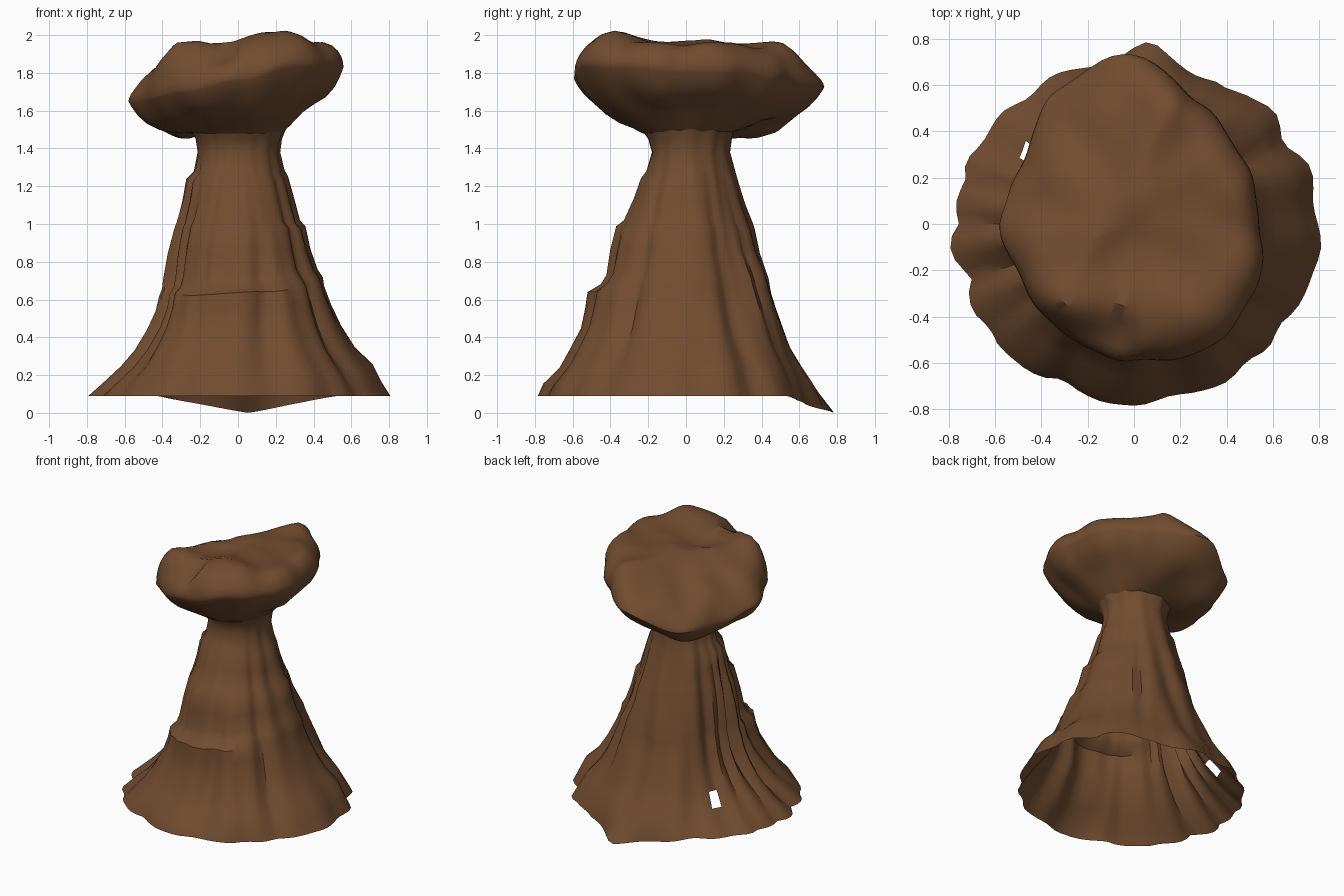
import bpy, bmesh, math
from mathutils import Vector, noise

old = bpy.data.objects.get("Cube")
if old:
    bpy.data.objects.remove(old, do_unlink=True)

rock = bpy.data.materials.new("brown_rock")
rock.use_nodes = True
COLOUR = (0.165, 0.072, 0.029, 1)
rock.diffuse_color = COLOUR
bsdf = rock.node_tree.nodes["Principled BSDF"]
bsdf.inputs["Base Color"].default_value = COLOUR
bsdf.inputs["Roughness"].default_value = 0.9

SEGMENTS = 96


def around(values, angle):
    """Smoothly interpolate evenly spaced values around the circle."""
    n = len(values)
    p = (angle / math.tau * n) % n
    i = int(p)
    f = (1 - math.cos((p - i) * math.pi)) / 2
    return values[i] * (1 - f) + values[(i + 1) % n] * f


def bump(angle, centre, width):
    d = (angle - math.radians(centre) + math.pi) % math.tau - math.pi
    return math.exp(-(d / math.radians(width)) ** 2)


def loft(name, rings, tip=None, hole=None):
    """Skin a stack of point rings, with an optional closing tip and a hole rule."""
    bm = bmesh.new()
    loops = [[bm.verts.new(p) for p in ring] for ring in rings]
    for low, high in zip(loops, loops[1:]):
        for i in range(SEGMENTS):
            j = (i + 1) % SEGMENTS
            bm.faces.new((low[i], low[j], high[j], high[i]))
    if tip:
        top = bm.verts.new(tip)
        for i in range(SEGMENTS):
            bm.faces.new((loops[-1][i], loops[-1][(i + 1) % SEGMENTS], top))
    if hole:
        gone = [f for f in bm.faces if hole(f.calc_center_median())]
        bmesh.ops.delete(bm, geom=gone, context="FACES")
    mesh = bpy.data.meshes.new(name)
    bm.to_mesh(mesh)
    bm.free()
    mesh.materials.append(rock)
    obj = bpy.data.objects.new(name, mesh)
    bpy.context.collection.objects.link(obj)
    bpy.ops.object.select_all(action="DESELECT")
    obj.select_set(True)
    bpy.context.view_layer.objects.active = obj
    bpy.ops.object.shade_smooth_by_angle(angle=math.radians(40))


ANGLES = [math.tau * i / SEGMENTS for i in range(SEGMENTS)]

# Column: height, then radius toward +x, +y, -x, -y; close pairs form ledges
COLUMN = [
    (.09, .80, .70, .80, .78), (.16, .76, .67, .72, .75), (.25, .72, .61, .62, .66),
    (.34, .63, .56, .54, .61), (.45, .56, .52, .47, .55), (.55, .50, .48, .42, .53),
    (.63, .46, .45, .40, .52), (.67, .45, .44, .385, .45), (.72, .42, .43, .38, .42),
    (.85, .38, .38, .36, .40), (.98, .35, .35, .33, .37), (1.01, .32, .34, .32, .33),
    (1.12, .29, .30, .29, .28), (1.23, .26, .27, .27, .24), (1.27, .24, .26, .23, .21),
    (1.38, .22, .23, .21, .18), (1.45, .23, .24, .22, .20), (1.52, .26, .26, .26, .25),
]
# Vertical gullies: direction, width, depth
GULLIES = [(28, 6, .06), (55, 4, .04), (146, 10, .07), (165, 4, .06), (180, 4, .08),
           (198, 4, .08), (216, 5, .06), (245, 4, .03), (285, 5, .02), (325, 5, .03)]


def column_point(level, a):
    z, radii = level[0], level[1:]
    r = around(radii, a)
    fade = max(0, min(1, (1.35 - z) / 0.9))
    hem = min(1, 0.55 + z)
    r -= fade * hem * sum(d * bump(a, c, w) for c, w, d in GULLIES)
    ribs = noise.noise(Vector((math.cos(a) * 4, math.sin(a) * 4, z * 1.3)))
    r += 0.04 * ribs * (0.25 + fade)
    if z < 0.1:  # flared hem with a drooping point at the back
        r += 0.09 * bump(a, 86, 7)
        z -= 0.09 * max(0, 1 - abs(math.degrees(a) - 86) / 40)
    elif z < 1.35:  # ledges wander and rise toward the left side
        z += 0.025 * noise.noise(Vector((math.cos(a) * 2, math.sin(a) * 2, z * 2)))
        z += 0.06 * max(0, math.cos(a)) * max(0, 1 - abs(z - 0.67) * 4)
    return r * math.cos(a), r * math.sin(a), z


def erosion_hole(p):
    return abs(p.y - 0.31) < 0.03 and p.x < -0.3 and 0.2 < p.z < 0.38


loft("rock_column", [[column_point(level, a) for a in ANGLES] for level in COLUMN],
     hole=erosion_hole)

# Cap: outline radius and height of the widest line every 30 degrees from +x
OUTLINE = [.54, .55, .57, .73, .66, .55, .58, .54, .57, .59, .63, .60]
RIM = [1.82, 1.82, 1.78, 1.73, 1.60, 1.59, 1.65, 1.67, 1.71, 1.77, 1.85, 1.84]


def top_height(x, y):
    """Plateau that slopes down toward the back right, peaking at the front left."""
    slope = max(0, 0.85 * -x + 0.5 * y - 0.12)
    z = 1.95 - 0.6 * slope
    z += 0.05 * math.exp(-((x - 0.3) ** 2 + (y + 0.42) ** 2) * 20)
    if y < -0.35:  # notch beside the front lobe
        z -= 0.08 * min(1, max(0, 0.5 - x * 14)) * min(1, (-0.35 - y) * 8)
    return z + 0.05 * noise.noise(Vector((x * 4.2, y * 4.2, 3)))


def cap_point(kind, t, a):
    edge, rim = around(OUTLINE, a), around(RIM, a)
    c, s = math.cos(a), math.sin(a)
    edge += 0.03 * noise.noise(Vector((c * 3, s * 3, 7)))
    if kind == "under":
        # Conical at the front and left, a fuller bulge at the back right
        r = 0.23 + (edge - 0.23) * t
        bulge = bump(a, 160, 55)
        cone = 0.75 * t + 0.25 * t ** 8
        z = 1.48 + (rim - 1.48) * (cone + (t ** 4 - cone) * bulge)
        z -= 0.06 * bump(a, 130, 20) * math.sin(math.pi * t ** 1.5)
        z += 0.16 * t * (1 - t) * noise.noise(Vector((r * c * 4, r * s * 4, 9)))
    else:
        # Rounded shoulder from the widest line up to the plateau
        r = edge * t
        z = top_height(r * c, r * s)
        k = max(0, (t - 0.78) / 0.22)
        z = rim + (z - rim) * math.sqrt(max(0, 1 - k ** 2))
    return r * c, r * s, z


PROFILE = [("under", t) for t in (0, .15, .35, .55, .72, .86, .94, .98, 1)]
PROFILE += [("top", t) for t in (.995, .98, .95, .9, .82, .72, .6, .47, .34, .2, .1)]
loft("rock_cap", [[cap_point(k, t, a) for a in ANGLES] for k, t in PROFILE],
     tip=(0, 0, top_height(0, 0)))
